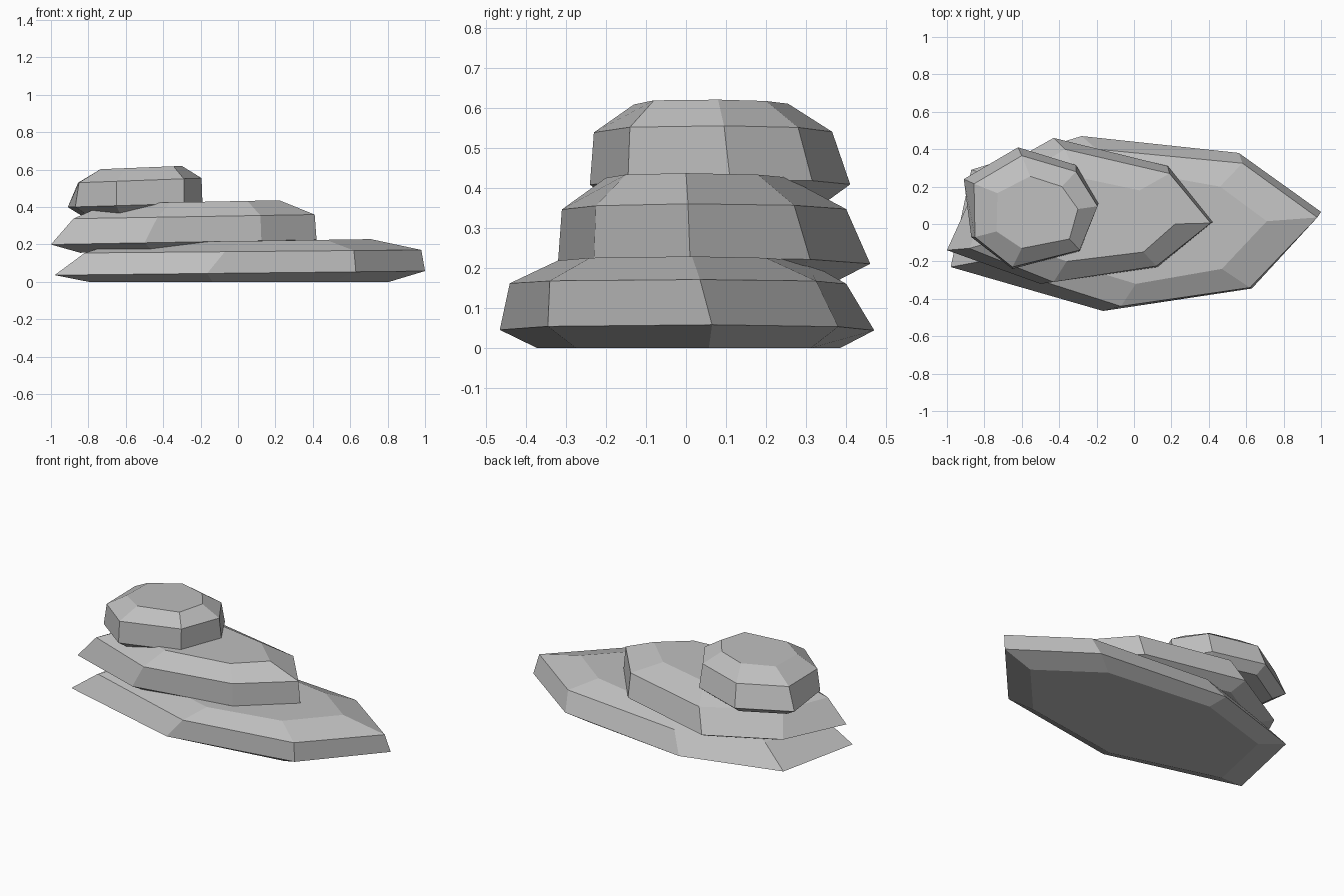
import bpy
import bmesh

old = bpy.data.objects.get("Cube")
if old:
    bpy.data.objects.remove(old, do_unlink=True)


def make_material(name, color):
    mat = bpy.data.materials.new(name)
    mat.use_nodes = True
    mat.diffuse_color = color
    mat.node_tree.nodes["Principled BSDF"].inputs["Base Color"].default_value = color
    return mat


def add_ring(bm, outline, height, slope):
    """One seven-sided outline, tilted gently upward along x."""
    return [bm.verts.new((x, y, height + slope * x)) for x, y in outline]


def shrink(outline, factor):
    """Scale an outline about its own middle."""
    cx = sum(x for x, y in outline) / len(outline)
    cy = sum(y for x, y in outline) / len(outline)
    return [(cx + (x - cx) * factor, cy + (y - cy) * factor) for x, y in outline]


def make_slab(name, rim, shoulder, crown, heights, slopes, base_factor, mat):
    """Stack base, rim, shoulder and crown outlines into a faceted slab."""
    outlines = [shrink(rim, base_factor), rim, shoulder, crown]
    bm = bmesh.new()
    rings = [add_ring(bm, o, h, s) for o, h, s in zip(outlines, heights, slopes)]
    for low, high in zip(rings, rings[1:]):
        for i in range(len(low)):
            j = (i + 1) % len(low)
            bm.faces.new((low[i], low[j], high[j], high[i]))
    bm.faces.new(rings[0][::-1])
    bm.faces.new(rings[-1])
    bmesh.ops.recalc_face_normals(bm, faces=bm.faces)
    mesh = bpy.data.meshes.new(name)
    bm.to_mesh(mesh)
    bm.free()
    mesh.materials.append(mat)
    obj = bpy.data.objects.new(name, mesh)
    bpy.context.collection.objects.link(obj)
    return obj


stone = make_material("stone grey", (0.52, 0.52, 0.52, 1.0))

# Broad slab on the ground
make_slab(
    "bottom_slab",
    rim=[(-.98, -.23), (-.165, -.465), (.63, -.345), (1, .065),
         (.56, .38), (-.28, .47), (-.87, .29)],
    shoulder=[(-.82, -.2), (-.07, -.44), (.62, -.34), (.98, .035),
              (.58, .325), (-.2, .4), (-.71, .24)],
    crown=[(-.65, -.12), (.01, -.32), (.47, -.24), (.71, .015),
           (.46, .2), (-.1, .3), (-.5, .18)],
    heights=(0, .047, .162, .218),
    slopes=(0, .011, .009, .015),
    base_factor=.81, mat=stone)

# Middle slab, set towards one end
make_slab(
    "middle_slab",
    rim=[(-1, -.14), (-.5, -.32), (.125, -.23), (.42, .01),
         (.18, .31), (-.43, .46), (-.83, .235)],
    shoulder=[(-.88, -.13), (-.43, -.31), (.12, -.225), (.41, .005),
              (.19, .27), (-.37, .4), (-.77, .15)],
    crown=[(-.7, -.08), (-.36, -.2), (.05, -.15), (.22, 0),
           (.03, .18), (-.3, .25), (-.6, .1)],
    heights=(.17, .218, .353, .432),
    slopes=(.017, .018, .017, .02),
    base_factor=.78, mat=stone)

# Small cap stone
make_slab(
    "top_stone",
    rim=[(-.87, -.07), (-.65, -.24), (-.29, -.145), (-.19, .11),
         (-.31, .315), (-.62, .41), (-.91, .24)],
    shoulder=[(-.85, -.07), (-.65, -.23), (-.29, -.14), (-.195, .095),
              (-.31, .28), (-.6, .365), (-.855, .215)],
    crown=[(-.735, -.04), (-.6, -.13), (-.345, -.08), (-.3, .08),
           (-.385, .2), (-.555, .255), (-.73, .165)],
    heights=(.38, .427, .562, .632),
    slopes=(.03, .03, .037, .04),
    base_factor=.8, mat=stone)
